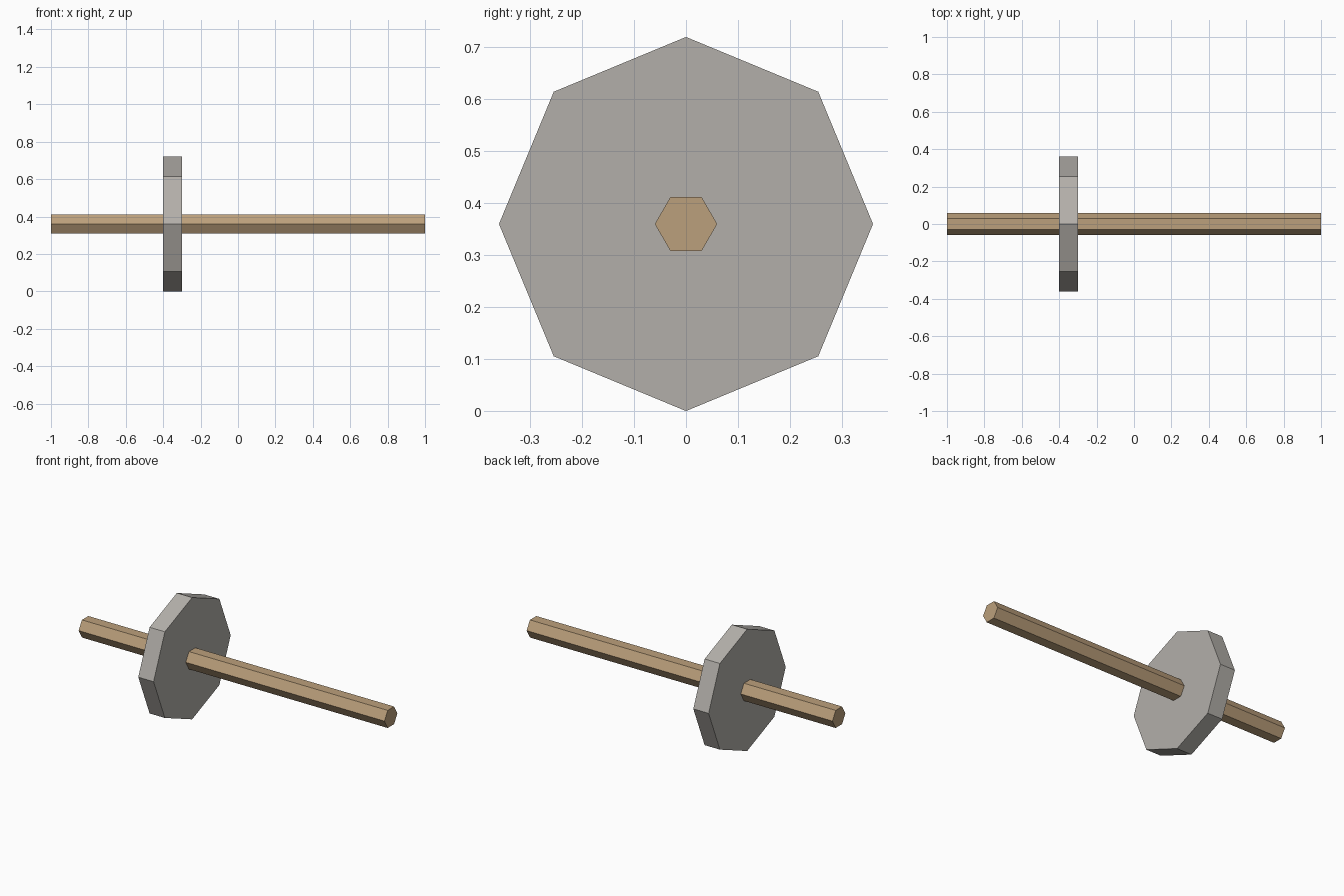
import bpy
import bmesh
from math import cos, sin, tau

cube = bpy.data.objects.get("Cube")
if cube:
    bpy.data.objects.remove(cube, do_unlink=True)

AXIS_HEIGHT = 0.36


def make_material(name, color):
    mat = bpy.data.materials.new(name)
    mat.use_nodes = True
    mat.diffuse_color = color
    mat.node_tree.nodes["Principled BSDF"].inputs["Base Color"].default_value = color
    return mat


def prism_along_x(name, sides, radius, x_start, x_end, mat):
    """Flat-shaded prism whose first corner points along +y."""
    bm = bmesh.new()
    angles = [tau * i / sides for i in range(sides)]
    ring = [bm.verts.new((x_start, radius * cos(a), AXIS_HEIGHT + radius * sin(a)))
            for a in angles]
    cap = bm.faces.new(ring)
    moved = bmesh.ops.extrude_face_region(bm, geom=[cap], use_keep_orig=True)["geom"]
    verts = [v for v in moved if isinstance(v, bmesh.types.BMVert)]
    bmesh.ops.translate(bm, verts=verts, vec=(x_end - x_start, 0, 0))
    bmesh.ops.recalc_face_normals(bm, faces=bm.faces)
    mesh = bpy.data.meshes.new(name)
    bm.to_mesh(mesh)
    bm.free()
    mesh.materials.append(mat)
    obj = bpy.data.objects.new(name, mesh)
    bpy.context.collection.objects.link(obj)
    return obj


wood = make_material("light wood", (0.50, 0.35, 0.20, 1))
stone = make_material("grey stone", (0.45, 0.43, 0.40, 1))

# Long hexagonal shaft
prism_along_x("shaft", 6, 0.06, -1, 1, wood)
# Octagonal disc threaded on the shaft
prism_along_x("disc", 8, 0.36, -0.4, -0.3, stone)
